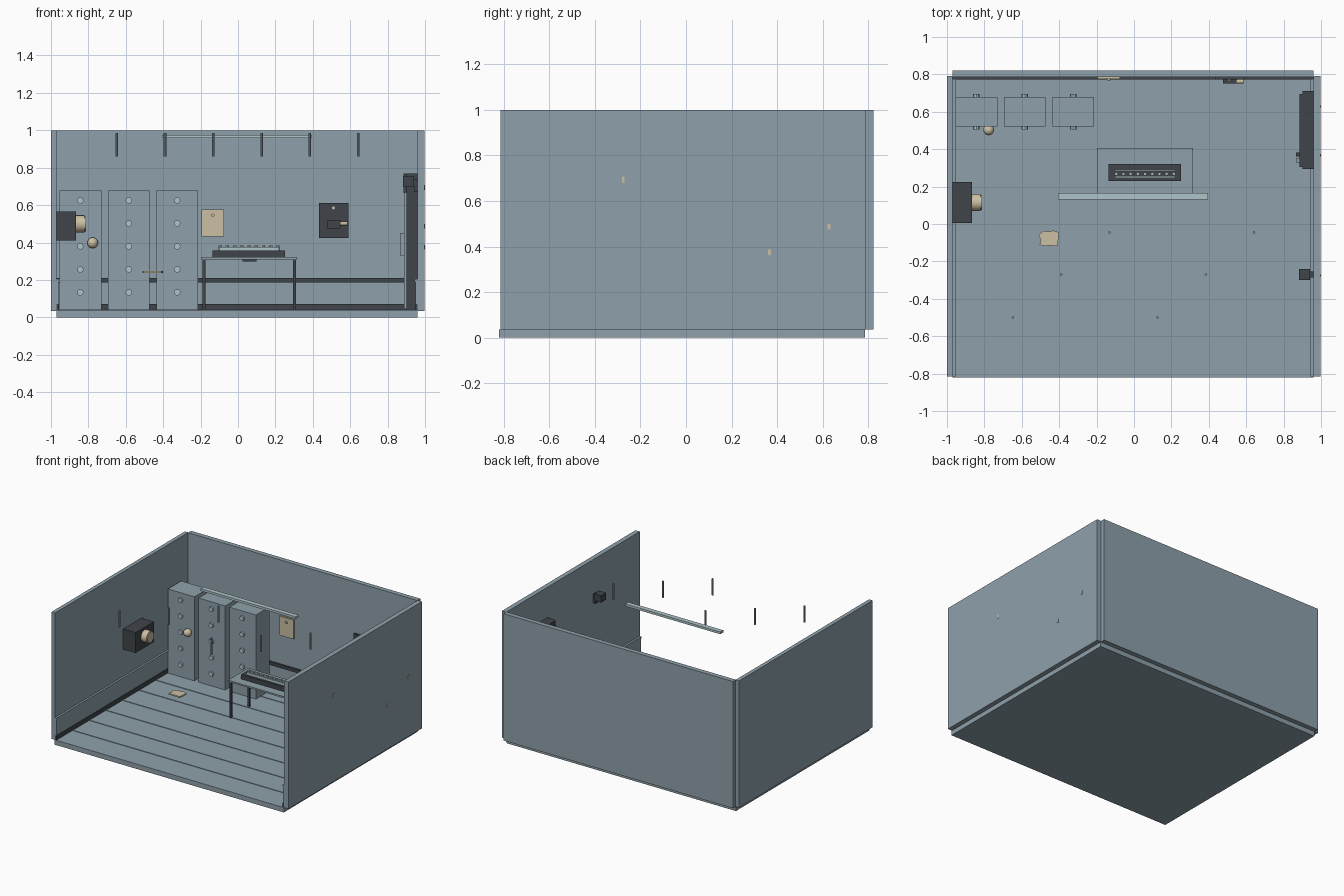
import bpy, math
from mathutils import Vector


def material(name, srgb):
    m = bpy.data.materials.new(name)
    lin = [c / 12.92 if c <= 0.04045 else ((c + 0.055) / 1.055) ** 2.4 for c in srgb]
    m.diffuse_color = (*lin, 1)
    return m


BLUE = material("slate blue", (0.56, 0.63, 0.67))
DARK = material("charcoal", (0.25, 0.27, 0.29))
BEIGE = material("beige", (0.80, 0.75, 0.64))
STEEL = material("pale steel", (0.69, 0.77, 0.79))


def finish(name, verts, faces, mat):
    me = bpy.data.meshes.new(name)
    me.from_pydata(verts, [], faces)
    me.materials.append(mat)
    ob = bpy.data.objects.new(name, me)
    bpy.context.collection.objects.link(ob)
    return ob


def box(name, mat, x, y, z):
    """Box from x, y and z ranges."""
    v = [(a, b, c) for a in x for b in y for c in z]
    f = [(0, 1, 3, 2), (4, 6, 7, 5), (0, 4, 5, 1), (2, 3, 7, 6), (0, 2, 6, 4), (1, 5, 7, 3)]
    return finish(name, v, f, mat)


def rod(name, mat, a, b, r, sides=12):
    """Cylinder from point a to point b."""
    a, b = Vector(a), Vector(b)
    bpy.ops.mesh.primitive_cylinder_add(vertices=sides, radius=r, depth=(b - a).length,
                                        location=(a + b) / 2)
    ob = bpy.context.object
    ob.name = name
    ob.rotation_euler = (b - a).to_track_quat('Z', 'Y').to_euler()
    ob.data.materials.append(mat)
    if sides > 8:
        bpy.ops.object.shade_smooth_by_angle(angle=math.radians(40))
    return ob


# Room shell
box("floor", BLUE, (-0.97, 0.96), (-0.82, 0.785), (0, 0.037))
box("left_wall", BLUE, (-1, -0.97), (-0.815, 0.79), (0.035, 1))
box("right_wall", BLUE, (0.96, 0.996), (-0.815, 0.79), (0.035, 1))
box("back_wall", BLUE, (-0.97, 0.96), (0.786, 0.822), (0.035, 1))

# Floor seams
for i in range(7):
    y = -0.62 + i * 0.2
    box("floor_seam", BLUE, (-0.955, 0.945), (y - 0.006, y + 0.006), (0.036, 0.041))

# Baseboards, rails and low wall panels
box("back_baseboard", DARK, (-0.955, 0.945), (0.772, 0.787), (0.037, 0.07))
box("back_rail", DARK, (-0.97, 0.96), (0.772, 0.787), (0.185, 0.21))
for s, wall in ((-1, -0.971), (1, 0.961)):
    inner = wall - s * 0.012
    box("side_panel", BLUE, sorted((wall, inner)), (-0.815, 0.772), (0.07, 0.19))
    box("side_rail", BLUE, sorted((wall, inner - s * 0.004)), (-0.815, 0.772), (0.19, 0.205))
    box("side_baseboard", DARK, sorted((wall, inner - s * 0.003)), (-0.815, 0.772), (0.037, 0.07))

# Three cabinets with knobs through front and back
for cx in (-0.843, -0.584, -0.325):
    box("cabinet", BLUE, (cx - 0.112, cx + 0.112), (0.52, 0.68), (0.037, 0.677))
    for k in range(5):
        z = 0.133 + 0.123 * k
        rod("cabinet_knob", STEEL, (cx, 0.505, z), (cx, 0.695, z), 0.018, 8)
bpy.ops.mesh.primitive_uv_sphere_add(segments=16, ring_count=10, radius=0.029,
                                     location=(-0.777, 0.503, 0.398))
ball = bpy.context.object
ball.name = "round_ball"
ball.data.materials.append(BEIGE)
bpy.ops.object.shade_smooth()

# Wall box with dial on the left wall
box("wall_box", DARK, (-0.97, -0.866), (0.005, 0.225), (0.41, 0.565))
rod("wall_box_dial", BEIGE, (-0.866, 0.115, 0.5), (-0.82, 0.115, 0.5), 0.046, 20)
rod("wall_box_dial_rim", BEIGE, (-0.82, 0.115, 0.5), (-0.814, 0.115, 0.5), 0.04, 20)

# Table
box("table_top", BLUE, (-0.197, 0.316), (0.163, 0.405), (0.31, 0.322))
for x in (-0.182, 0.302):
    for y in (0.175, 0.393):
        box("table_leg", DARK, (x - 0.007, x + 0.007), (y - 0.007, y + 0.007), (0.037, 0.31))
box("under_table_block", DARK, (0.025, 0.1), (0.25, 0.3), (0.298, 0.31))

# Console on the table
box("console_base", DARK, (-0.135, 0.252), (0.23, 0.322), (0.322, 0.357))
for y in (0.252, 0.285):
    box("console_bar", STEEL, (-0.102, 0.22), (y - 0.005, y + 0.005), (0.357, 0.376))
for k in range(9):
    x = -0.095 + k * 0.0385
    rod("console_peg", STEEL, (x, 0.268, 0.357), (x, 0.268, 0.385), 0.009, 8)

# Overhead beam and hanging rods
box("overhead_beam", STEEL, (-0.405, 0.395), (0.13, 0.166), (0.958, 0.975))
for i in range(6):
    x, y = -0.648 + i * 0.258, (-0.5, -0.27, -0.045)[i % 3]
    rod("hanging_rod", BLUE, (x, y, 0.86), (x, y, 0.985), 0.007, 8)

# Floating scrap with a wavy outline
outline = [(-0.505, -0.112), (-0.475, -0.117), (-0.445, -0.115), (-0.41, -0.118), (-0.404, -0.08),
           (-0.402, -0.045), (-0.43, -0.035), (-0.455, -0.04), (-0.485, -0.037), (-0.51, -0.06),
           (-0.498, -0.085)]
n = len(outline)
finish("paper_scrap", [(x, y, z) for z in (0.237, 0.247) for x, y in outline],
       [tuple(reversed(range(n))), tuple(range(n, 2 * n))]
       + [(i, (i + 1) % n, n + (i + 1) % n, n + i) for i in range(n)], BEIGE)

# Notice and camera plate on the back wall
box("notice", BEIGE, (-0.195, -0.075), (0.775, 0.786), (0.432, 0.577))
rod("notice_pin", BEIGE, (-0.135, 0.766, 0.545), (-0.135, 0.777, 0.545), 0.009)
box("dark_plate", DARK, (0.432, 0.59), (0.772, 0.786), (0.425, 0.612))
rod("plate_pin", BEIGE, (0.51, 0.765, 0.585), (0.51, 0.775, 0.585), 0.008)
box("plate_device", DARK, (0.475, 0.548), (0.75, 0.774), (0.475, 0.517))
rod("device_nozzle", BEIGE, (0.548, 0.762, 0.502), (0.585, 0.762, 0.502), 0.011)

# Door on the right wall
box("door_frame", DARK, (0.9, 0.961), (0.295, 0.712), (0.037, 0.77))
box("door_lintel", DARK, (0.886, 0.9), (0.305, 0.695), (0.665, 0.77))
box("door_panel", BLUE, (0.887, 0.9), (0.305, 0.695), (0.045, 0.665))
box("door_handle", BLUE, (0.866, 0.887), (0.33, 0.35), (0.33, 0.45))
box("door_latch", DARK, (0.866, 0.887), (0.362, 0.382), (0.38, 0.4))

# Small box high on the right wall
box("wall_sensor", DARK, (0.882, 0.94), (-0.3, -0.24), (0.7, 0.752))
box("sensor_bracket", DARK, (0.94, 0.961), (-0.285, -0.255), (0.67, 0.74))

# Small studs poking through the right wall
for y, z in ((-0.275, 0.695), (0.628, 0.487), (0.367, 0.375)):
    box("wall_stud", BEIGE, (0.99, 1.0), (y - 0.006, y + 0.006), (z - 0.013, z + 0.013))
